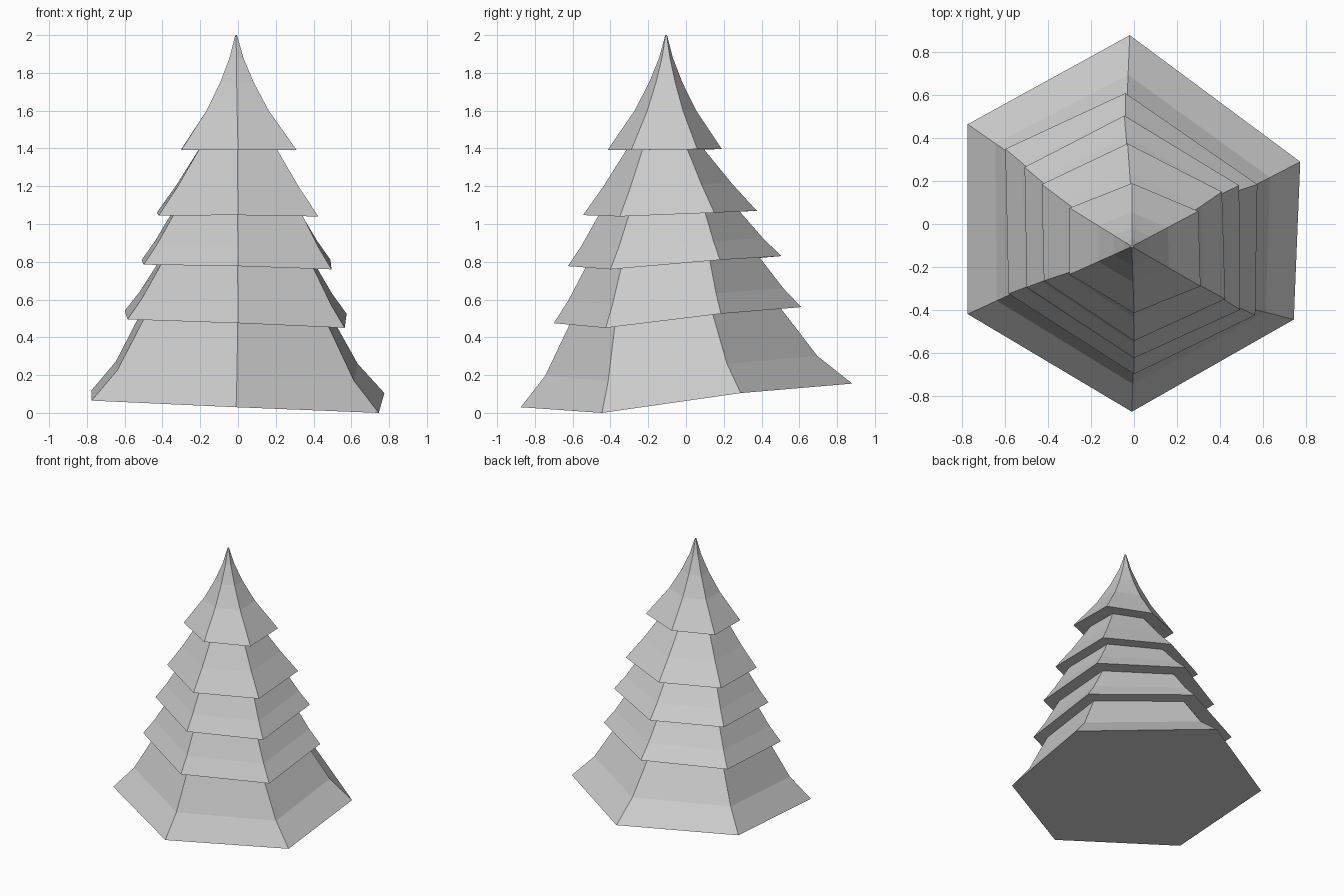
import bpy
import bmesh
from mathutils import Vector

if "Cube" in bpy.data.objects:
    bpy.data.objects.remove(bpy.data.objects["Cube"])

APEX = Vector((-0.01, -0.105, 2.0))

# Slightly irregular hexagonal rims of the five branch tiers, bottom to top
# corner order: front, front right, back right, back, back left, front left
RIMS = [
    [(-.01, -.875, .03), (.745, -.445, 0), (.775, .29, .105),
     (-.02, .88, .155), (-.775, .465, .12), (-.775, -.42, .065)],
    [(0, -.70, .475), (.565, -.425, .45), (.575, .185, .525),
     (-.04, .61, .56), (-.60, .35, .54), (-.585, -.325, .495)],
    [(0, -.625, .777), (.495, -.40, .76), (.49, .18, .81),
     (-.045, .505, .83), (-.51, .265, .81), (-.50, -.295, .785)],
    [(0, -.545, 1.047), (.425, -.35, 1.04), (.41, .15, 1.06),
     (-.03, .375, 1.07), (-.43, .185, 1.06), (-.42, -.265, 1.045)],
    [(0, -.415, 1.392), (.31, -.29, 1.392), (.30, .06, 1.396),
     (-.01, .19, 1.396), (-.30, .075, 1.396), (-.30, -.235, 1.392)],
]
RIMS = [[Vector(c) for c in rim] for rim in RIMS]
NECK = [.85, .81, .81, .68]      # neck size under the next tier's rim
FLARE = [(.37, .51), (.38, .57), (.40, .56), (.45, .52)]   # height, radius


def shrink(rim, k):
    """Scale a rim toward the trunk axis, keeping its tilt."""
    centre = Vector((APEX.x, APEX.y, sum(c.z for c in rim) / 6))
    return [centre.lerp(c, k) for c in rim]


# Stack of rings from the ground up: rim, flared middle, neck
rings = []
for i, k in enumerate(NECK):
    rim, neck = RIMS[i], shrink(RIMS[i + 1], k)
    h, r = FLARE[i]
    middle = []
    for a, b in zip(rim, neck):
        p = b.lerp(a, r)
        p.z = a.z + (b.z - a.z) * h
        middle.append(p)
    rings += [rim, middle, neck]

# Concave pointed top
rings.append(RIMS[4])
for z, k in [(1.6, .54), (1.75, .29), (1.88, .12), (2.0, .015)]:
    ring = shrink(RIMS[4], k)
    for p in ring:
        p.z = z
    rings.append(ring)

bm = bmesh.new()
loops = [[bm.verts.new(p) for p in ring] for ring in rings]
for low, high in zip(loops, loops[1:]):
    for j in range(6):
        n = (j + 1) % 6
        bm.faces.new((low[j], low[n], high[n], high[j]))
bm.faces.new(loops[0][::-1])     # base
bm.faces.new(loops[-1])          # tip
bmesh.ops.recalc_face_normals(bm, faces=bm.faces)

mesh = bpy.data.meshes.new("tree_foliage")
bm.to_mesh(mesh)
bm.free()
tree = bpy.data.objects.new("tree_foliage", mesh)
bpy.context.collection.objects.link(tree)
